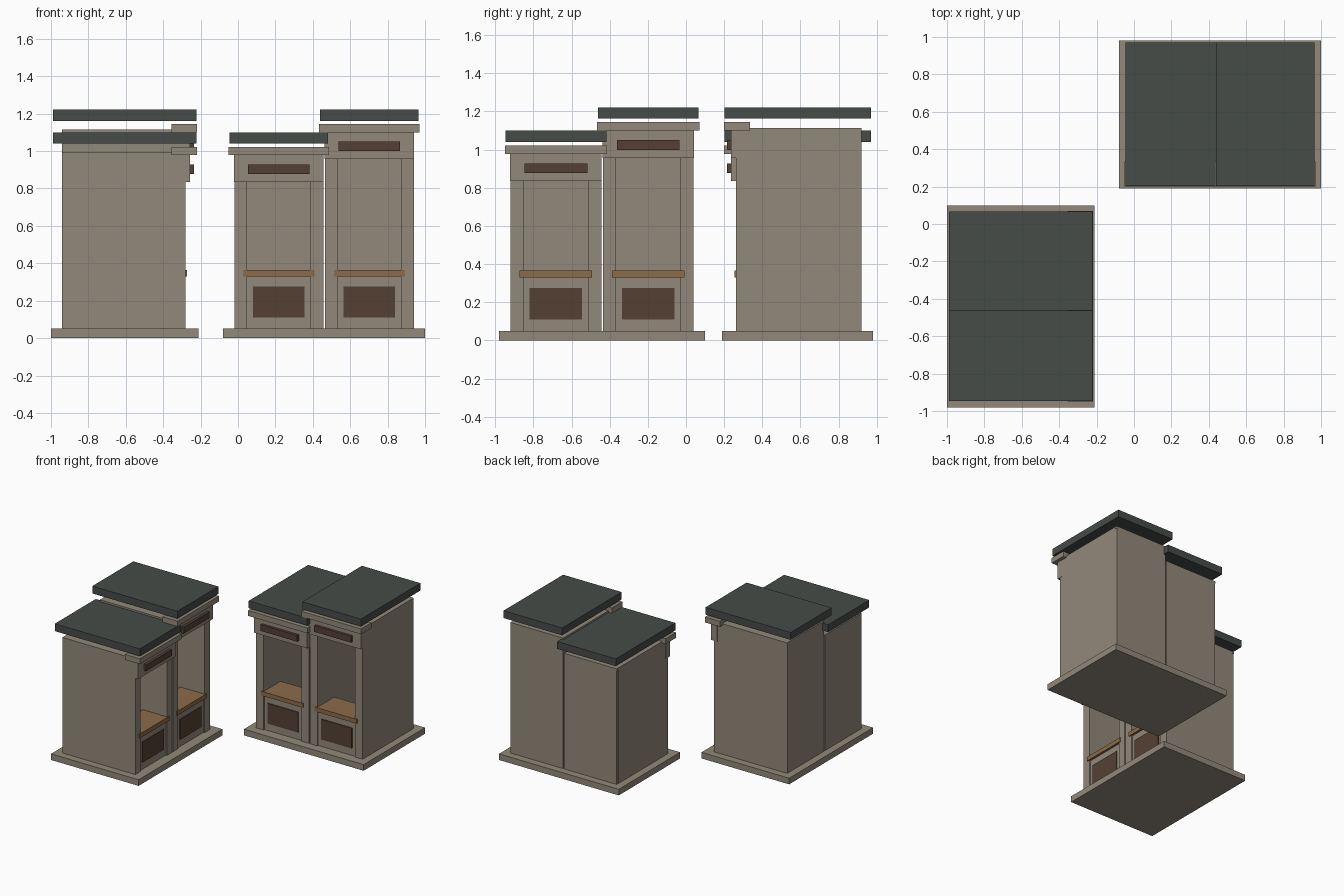
import bpy, math
from mathutils import Matrix, Vector

if "Cube" in bpy.data.objects:
    bpy.data.objects.remove(bpy.data.objects["Cube"])


def linear(c):
    return tuple(((v / 255 + 0.055) / 1.055) ** 2.4 for v in c) + (1.0,)


def material(name, rgb):
    m = bpy.data.materials.new(name)
    m.diffuse_color = linear(rgb)
    m.use_nodes = True
    m.node_tree.nodes["Principled BSDF"].inputs["Base Color"].default_value = m.diffuse_color
    return m


STONE = material("warm_grey_stone", (146, 137, 122))
SLATE = material("dark_slate", (70, 76, 72))
WOOD = material("counter_wood", (139, 107, 73))
BROWN = material("dark_brown", (84, 64, 52))


def box(name, x0, x1, y0, y1, z0, z1, mat, xf):
    """Box from its extents, placed by the transform of its pair of stalls."""
    corners = [Vector((x, y, z)) for z in (z0, z1)
               for x, y in ((x0, y0), (x1, y0), (x1, y1), (x0, y1))]
    faces = [(3, 2, 1, 0), (4, 5, 6, 7), (0, 1, 5, 4),
             (1, 2, 6, 5), (2, 3, 7, 6), (3, 0, 4, 7)]
    me = bpy.data.meshes.new(name)
    me.from_pydata([xf @ c for c in corners], [], faces)
    me.materials.append(mat)
    ob = bpy.data.objects.new(name, me)
    bpy.context.collection.objects.link(ob)
    return ob


def stall(tag, cx, rise, xf):
    """One stall centred on cx; rise lifts everything above the counter."""
    def part(name, half, y0, y1, z0, z1, mat):
        box(tag + name, cx - half, cx + half, y0, y1, z0, z1, mat, xf)

    # side walls and back panel
    for side, s in (("left", -1), ("right", 1)):
        a, b = sorted((cx + s * 0.17, cx + s * 0.238))
        box(f"{tag}{side}_wall", a, b, 0.262, 0.90, 0.05, 0.975 + rise, STONE, xf)
    part("back_panel", 0.236, 0.90, 0.92, 0.05, 0.975 + rise, STONE)
    part("ceiling", 0.238, 0.262, 0.92, 0.975 + rise, 0.992 + rise, STONE)
    # cabinet, its front plate and the counter
    part("cabinet", 0.17, 0.272, 0.44, 0.05, 0.33, STONE)
    part("cabinet_plate", 0.138, 0.265, 0.272, 0.11, 0.275, BROWN)
    part("counter", 0.19, 0.254, 0.48, 0.33, 0.365, WOOD)
    # fascia, sign board, cornice, floating roof slab
    part("fascia", 0.24, 0.236, 0.29, 0.835 + rise, 0.98 + rise, STONE)
    part("sign_board", 0.165, 0.215, 0.236, 0.877 + rise, 0.928 + rise, BROWN)
    part("cornice", 0.268, 0.20, 0.335, 0.978 + rise, 1.022 + rise, STONE)
    part("roof", 0.264, 0.203, 0.97, 1.04 + rise, 1.10 + rise, SLATE)


# two identical pairs, the second turned a quarter to face +x
pairs = (("first_", Matrix.Identity(4)),
         ("second_", Matrix.Translation((-0.02, -0.90, 0)) @ Matrix.Rotation(math.pi / 2, 4, 'Z')))
for tag, xf in pairs:
    box(tag + "base", -0.08, 1.0, 0.19, 0.98, 0.0, 0.05, STONE, xf)
    stall(tag + "low_", 0.218, 0.0, xf)
    stall(tag + "tall_", 0.702, 0.122, xf)
